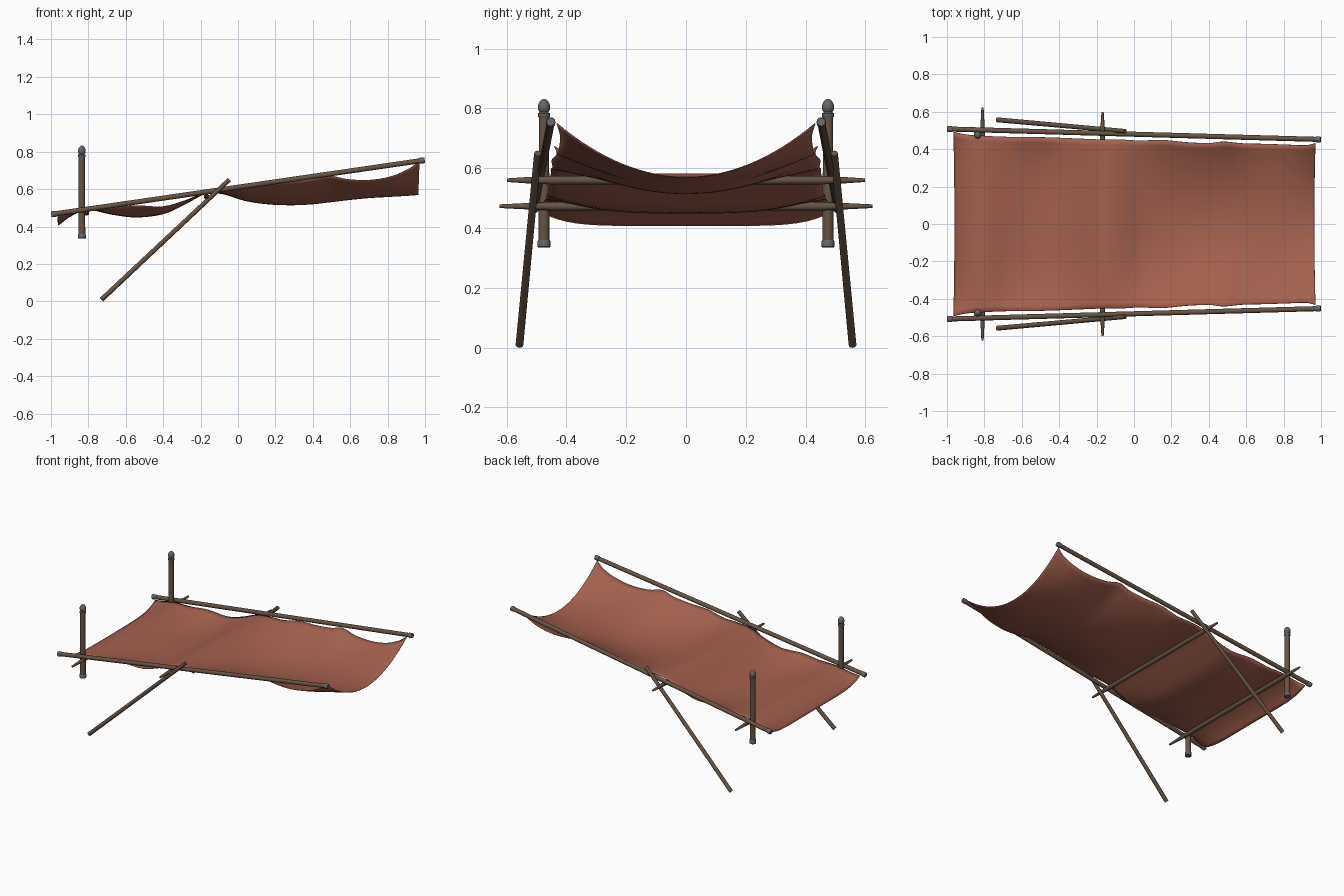
import bpy, bmesh, math
from mathutils import Vector

if "Cube" in bpy.data.objects:
    bpy.data.objects.remove(bpy.data.objects["Cube"])


def material(name, rgb):
    m = bpy.data.materials.new(name)
    m.diffuse_color = (*rgb, 1)
    m.use_nodes = True
    m.node_tree.nodes["Principled BSDF"].inputs["Base Color"].default_value = m.diffuse_color
    return m


wood = material("dark wood", (0.135, 0.088, 0.058))
metal = material("grey metal", (0.13, 0.13, 0.135))
cloth_mat = material("rust cloth", (0.37, 0.118, 0.076))


def finish(name, bm, mat, mirror=False):
    bmesh.ops.recalc_face_normals(bm, faces=bm.faces[:])
    me = bpy.data.meshes.new(name)
    bm.to_mesh(me)
    bm.free()
    me.materials.append(mat)
    ob = bpy.data.objects.new(name, me)
    bpy.context.collection.objects.link(ob)
    if mirror:
        mod = ob.modifiers.new("mirror", 'MIRROR')
        mod.use_axis = (False, True, False)
    bpy.context.view_layer.objects.active = ob
    bpy.ops.object.select_all(action='DESELECT')
    ob.select_set(True)
    bpy.ops.object.shade_smooth_by_angle(angle=math.radians(40))
    return ob


def turned(name, p0, p1, profile, mat, mirror=True, sides=12):
    """Round part between two points; profile is (fraction along, radius)."""
    p0, p1 = Vector(p0), Vector(p1)
    q = (p1 - p0).to_track_quat('Z', 'Y')
    bm = bmesh.new()
    rings = []
    for t, r in profile:
        c = p0.lerp(p1, t)
        rings.append([bm.verts.new(c + q @ Vector((r * math.cos(a), r * math.sin(a), 0)))
                      for a in (2 * math.pi * k / sides for k in range(sides))])
    for a, b in zip(rings, rings[1:]):
        for k in range(sides):
            n = (k + 1) % sides
            bm.faces.new((a[k], a[n], b[n], b[k]))
    bm.faces.new(rings[0])
    bm.faces.new(rings[-1])
    return finish(name, bm, mat, mirror)


# long side rails with metal end caps
r0, r1 = Vector((-0.998, 0.508, 0.465)), Vector((0.998, 0.452, 0.755))
turned("side_rails", r0.lerp(r1, 0.005), r0.lerp(r1, 0.995), [(0, 0.0135), (1, 0.0135)], wood)
cap = [(0, 0.014), (0.12, 0.016), (0.88, 0.016), (1, 0.014)]
turned("rail_foot_caps", r0, r0.lerp(r1, 0.014), cap, metal)
turned("rail_head_caps", r0.lerp(r1, 0.986), r1, cap, metal)

# upright posts with foot ferrules and knobs
px, py = -0.835, 0.475
turned("posts", (px, py, 0.34), (px, py, 0.785), [(0, 0.0185), (1, 0.017)], wood)
turned("post_ferrules", (px, py, 0.335), (px, py, 0.36),
       [(0, 0.019), (0.1, 0.0215), (0.8, 0.0215), (1, 0.019)], metal)
turned("post_knobs", (px, py, 0.77), (px, py, 0.832),
       [(0, 0.018), (0.05, 0.02), (0.22, 0.02), (0.28, 0.014), (0.36, 0.018),
        (0.48, 0.0205), (0.68, 0.0195), (0.85, 0.0145), (0.96, 0.008), (1, 0.003)], metal)

# cross bars with tapered ends
for name, x, z, half in (("rear_cross_bar", -0.81, 0.473, 0.624), ("middle_cross_bar", -0.168, 0.56, 0.598)):
    s = 0.5 * 0.525 / half
    turned(name, (x, -half, z), (x, half, z),
           [(0, 0.006), (0.5 - s, 0.011), (0.5 - s * 0.85, 0.0145),
            (0.5 + s * 0.85, 0.0145), (0.5 + s, 0.011), (1, 0.006)], wood, mirror=False)

# slanting legs
turned("slanted_legs", (-0.73, 0.557, 0.009), (-0.047, 0.496, 0.65), [(0, 0.013), (1, 0.012)], wood)

# sagging cloth: x, centre height, edge height, half width, section power
stations = [
    (-0.965, .408, .458, .492, 6), (-0.90, .455, .472, .479, 5), (-0.81, .489, .492, .472, 4),
    (-0.68, .465, .498, .466, 3.5), (-0.55, .450, .512, .465, 3.2), (-0.40, .468, .507, .461, 3),
    (-0.28, .522, .540, .456, 3), (-0.17, .577, .585, .452, 3), (-0.08, .574, .596, .452, 2.5),
    (0.03, .540, .604, .446, 2.2), (0.15, .521, .628, .449, 2), (0.28, .515, .640, .437, 2),
    (0.40, .520, .655, .432, 2), (0.48, .529, .673, .440, 2), (0.58, .541, .653, .431, 2),
    (0.70, .553, .648, .428, 2), (0.82, .560, .668, .424, 2), (0.92, .566, .712, .421, 2),
    (0.97, .570, .750, .432, 2)]


def blend(i, t):
    """Smooth curve through the stations (Hermite with slopes from neighbours)."""
    n = len(stations) - 1
    a, b = stations[i], stations[i + 1]
    before, after = stations[max(i - 1, 0)], stations[min(i + 2, n)]
    dx = b[0] - a[0]
    out = [a[0] + dx * t]
    for c in range(1, 5):
        ma = (b[c] - before[c]) / (b[0] - before[0]) * dx
        mb = (after[c] - a[c]) / (after[0] - a[0]) * dx
        out.append((2*t**3 - 3*t*t + 1) * a[c] + (t**3 - 2*t*t + t) * ma
                   + (3*t*t - 2*t**3) * b[c] + (t**3 - t*t) * mb)
    return out


STEPS, ACROSS = 4, 32
rows = [blend(i, k / STEPS) for i in range(len(stations) - 1) for k in range(STEPS)]
rows.append(blend(len(stations) - 2, 1.0))
bm = bmesh.new()
grid = []
for x, zc, ze, w, p in rows:
    row = []
    for j in range(ACROSS + 1):
        v = 2 * j / ACROSS - 1
        # both ends bow slightly inward along the middle
        bx = x - 0.006 * (1 - v * v) * x
        row.append(bm.verts.new((bx, v * w, zc + (ze - zc) * abs(v) ** p)))
    grid.append(row)
for a, b in zip(grid, grid[1:]):
    for j in range(ACROSS):
        bm.faces.new((a[j], b[j], b[j + 1], a[j + 1]))
cloth = finish("cloth_sheet", bm, cloth_mat)
mod = cloth.modifiers.new("thickness", 'SOLIDIFY')
mod.thickness = 0.003
mod.offset = 0
